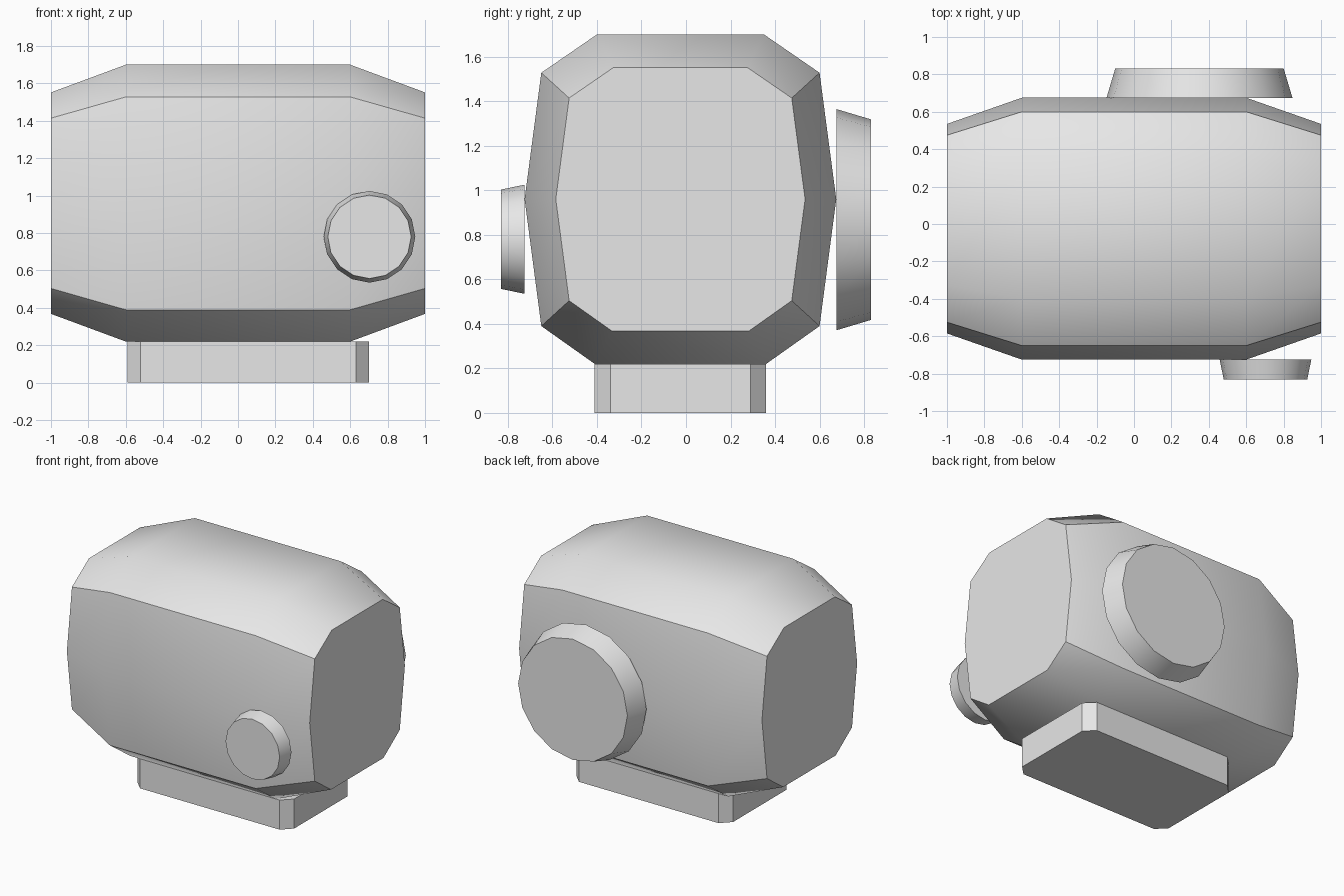
import bpy
import bmesh
import math
from mathutils import Vector

if "Cube" in bpy.data.objects:
    bpy.data.objects.remove(bpy.data.objects["Cube"])

grey = bpy.data.materials.new("light_grey")
grey.diffuse_color = (0.8, 0.8, 0.8, 1)
grey.use_nodes = True
grey.node_tree.nodes["Principled BSDF"].inputs["Base Color"].default_value = grey.diffuse_color


def loft(name, rings):
    """Skin a list of equal-length closed rings and cap both ends."""
    bm = bmesh.new()
    loops = [[bm.verts.new(p) for p in ring] for ring in rings]
    n = len(loops[0])
    for a, b in zip(loops, loops[1:]):
        for i in range(n):
            j = (i + 1) % n
            bm.faces.new((a[i], a[j], b[j], b[i]))
    bm.faces.new(loops[0][::-1])
    bm.faces.new(loops[-1])
    bmesh.ops.recalc_face_normals(bm, faces=bm.faces)
    mesh = bpy.data.meshes.new(name)
    bm.to_mesh(mesh)
    bm.free()
    mesh.materials.append(grey)
    obj = bpy.data.objects.new(name, mesh)
    bpy.context.collection.objects.link(obj)
    bpy.ops.object.select_all(action='DESELECT')
    obj.select_set(True)
    bpy.context.view_layer.objects.active = obj
    bpy.ops.object.shade_smooth_by_angle(angle=math.radians(40))
    return obj


def disc(name, x, z, y0, r0, y1, r1, sides=16):
    """Tapered round knob with its axis along y."""
    angles = [2 * math.pi * i / sides for i in range(sides)]
    return loft(name, [[Vector((x + r * math.cos(a), y, z + r * math.sin(a)))
                        for a in angles] for y, r in ((y0, r0), (y1, r1))])


# Barrel-shaped body: one ten-sided section, shrunk to 80% at both ends
half = [(0.375, 0.74), (0.625, 0.568), (0.70, 0.0), (0.625, -0.57), (0.385, -0.74)]
section = half + [(-y, z) for y, z in reversed(half)]
body_rings = [[Vector((x, -0.025 + s * y, 0.96 + s * z)) for y, z in section]
              for x, s in ((-1, 0.8), (-0.6, 1), (0.6, 1), (1, 0.8))]
loft("body", body_rings)

# Base block with chamfered vertical corners
x0, x1, y0, y1, c = -0.59, 0.70, -0.41, 0.36, 0.07
outline = [(x0 + c, y0), (x1 - c, y0), (x1, y0 + c), (x1, y1 - c),
           (x1 - c, y1), (x0 + c, y1), (x0, y1 - c), (x0, y0 + c)]
loft("base", [[Vector((x, y, z)) for x, y in outline] for z in (0, 0.22)])

# Small front knob and large rear disc
disc("front_knob", 0.703, 0.78, -0.725, 0.245, -0.832, 0.223)
disc("rear_disc", 0.35, 0.868, 0.675, 0.497, 0.832, 0.45)
